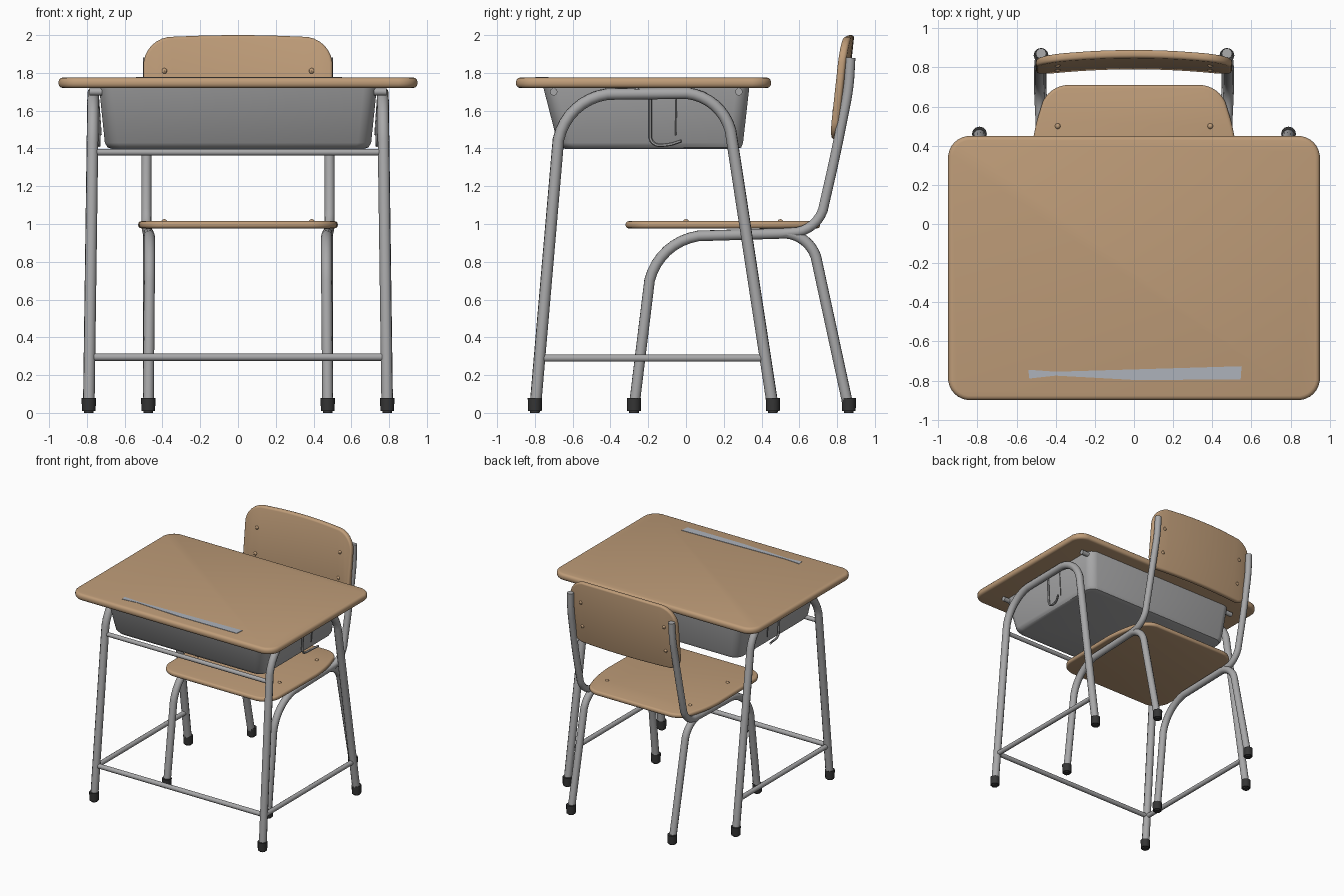
import bpy, bmesh, math
from mathutils import Vector

if "Cube" in bpy.data.objects:
    bpy.data.objects.remove(bpy.data.objects["Cube"])


def material(name, col):
    m = bpy.data.materials.new(name)
    m.diffuse_color = (*col, 1)
    m.use_nodes = True
    m.node_tree.nodes["Principled BSDF"].inputs["Base Color"].default_value = m.diffuse_color
    return m


WOOD = material("tan wood", (0.52, 0.335, 0.19))
STEEL = material("grey steel", (0.39, 0.39, 0.395))
RUBBER = material("dark rubber", (0.035, 0.035, 0.035))
PALE = material("pale steel", (0.42, 0.45, 0.50))


def add(name, bm, mat):
    bmesh.ops.recalc_face_normals(bm, faces=bm.faces)
    me = bpy.data.meshes.new(name)
    bm.to_mesh(me)
    bm.free()
    me.materials.append(mat)
    ob = bpy.data.objects.new(name, me)
    bpy.context.collection.objects.link(ob)
    return ob


def fillet(pts, radii, closed=False, n=6):
    """Round the corners of a polyline."""
    pts = [Vector(p) for p in pts]
    if not isinstance(radii, (list, tuple)):
        radii = [radii] * len(pts)
    out = []
    for i, p in enumerate(pts):
        if not closed and i in (0, len(pts) - 1):
            out.append(p)
            continue
        a, b = pts[i - 1], pts[(i + 1) % len(pts)]
        r = radii[i]
        s = p + (a - p).normalized() * r
        e = p + (b - p).normalized() * r
        c = p + ((s - p) + (e - p)) * 0.12   # control pull, close to a circle
        for k in range(n + 1):
            t = k / n
            out.append(s * (1 - t) ** 3 + (s.lerp(c, .62)) * 3 * t * (1 - t) ** 2
                       + (e.lerp(c, .62)) * 3 * t * t * (1 - t) + e * t ** 3)
    return out


def tube(name, pts, r, mat=STEEL, res=3):
    cu = bpy.data.curves.new(name, 'CURVE')
    cu.dimensions = '3D'
    cu.bevel_depth = r
    cu.bevel_resolution = res
    cu.use_fill_caps = True
    sp = cu.splines.new('POLY')
    sp.points.add(len(pts) - 1)
    for q, p in zip(sp.points, pts):
        q.co = (*p, 1)
    tmp = bpy.data.objects.new(name + "_path", cu)
    bpy.context.collection.objects.link(tmp)
    me = bpy.data.meshes.new_from_object(tmp.evaluated_get(bpy.context.evaluated_depsgraph_get()))
    bpy.data.objects.remove(tmp)
    me.materials.clear()
    me.materials.append(mat)
    ob = bpy.data.objects.new(name, me)
    bpy.context.collection.objects.link(ob)
    return ob


def slab(outline, z0, z1, bevel):
    """Flat plate with softened rims, as a bmesh."""
    bm = bmesh.new()
    f = bm.faces.new([bm.verts.new((p[0], p[1], z0)) for p in outline])
    ext = bmesh.ops.extrude_face_region(bm, geom=[f])
    bmesh.ops.translate(bm, vec=(0, 0, z1 - z0),
                        verts=[v for v in ext["geom"] if isinstance(v, bmesh.types.BMVert)])
    rims = [e for e in bm.edges if abs(e.verts[0].co.z - e.verts[1].co.z) < 1e-6]
    if bevel:
        bmesh.ops.bevel(bm, geom=rims, offset=bevel, segments=3, profile=0.5, affect='EDGES')
    return bm


def foot(name, x, y):
    bm = bmesh.new()
    bmesh.ops.create_cone(bm, cap_ends=True, segments=12, radius1=0.036, radius2=0.038, depth=0.08)
    bmesh.ops.translate(bm, vec=(x, y, 0.04), verts=bm.verts)
    rim = [e for e in bm.edges if all(v.co.z < 0.001 for v in e.verts)]
    bmesh.ops.bevel(bm, geom=rim, offset=0.01, segments=2, affect='EDGES')
    add(name, bm, RUBBER)


def screw(name, loc):
    bm = bmesh.new()
    bmesh.ops.create_uvsphere(bm, u_segments=8, v_segments=6, radius=0.016)
    bmesh.ops.translate(bm, vec=loc, verts=bm.verts)
    add(name, bm, WOOD)


# Desk top and pencil groove plate
top = fillet([(-.95, -.90), (.95, -.90), (.95, .45), (-.95, .45)], 0.10, True)
add("desk_top", slab(top, 1.72, 1.775, 0.022), WOOD)
groove = [(-.54, -.745), (-.535, -.79), (-.40, -.775), (0, -.797), (.545, -.795), (.55, -.727), (-.40, -.755)]
add("pencil_groove", slab(groove, 1.772, 1.778, 0), PALE)

# Book tray: tapered tub with rounded bottom edge
bm = bmesh.new()
rings = []
for z, hx, y0, y1 in ((1.397, .665, -.635, .27), (1.405, .69, -.66, .292),
                      (1.43, .705, -.68, .302), (1.722, .735, -.755, .335)):
    o = fillet([(-hx, y0), (hx, y0), (hx, y1), (-hx, y1)], 0.07, True)
    rings.append([bm.verts.new((p[0], p[1], z)) for p in o])
for a, b in zip(rings, rings[1:]):
    for i in range(len(a)):
        j = (i + 1) % len(a)
        bm.faces.new((a[i], a[j], b[j], b[i]))
bm.faces.new(rings[0])
bm.faces.new(rings[-1])
add("book_tray", bm, STEEL)

# Desk side frames, rails, hooks and feet
for s, side in ((-1, "left"), (1, "right")):
    path = fillet([(s * .79, -.798, .03), (s * .767, -.655, 1.685),
                   (s * .767, .205, 1.695), (s * .79, .46, .03)], [0, .24, .20, 0], n=8)
    tube(f"desk_frame_{side}", path, 0.031)
    tube(f"desk_side_rail_{side}", [(s * .785, -.775, .29), (s * .785, .415, .29)], 0.02)
    for y in (-.70, -.26, .28):
        tube(f"desk_top_mount_{side}", [(s * .72, y, 1.70), (s * .785, y, 1.70)], 0.02)
    hook = fillet([(s * .745, -.19, 1.68), (s * .735, -.19, 1.42),
                   (s * .735, -.10, 1.415), (s * .775, -.025, 1.44)], .04)
    tube(f"bag_hook_{side}", hook, 0.009, res=1)
    tube(f"hook_stay_{side}", [(s * .74, -.05, 1.68), (s * .725, -.055, 1.47)], 0.004, res=1)
    foot(f"desk_front_foot_{side}", s * .79, -.80)
    foot(f"desk_rear_foot_{side}", s * .79, .46)
tube("desk_front_rail", [(-.78, -.775, .295), (.78, -.775, .295)], 0.02)
tube("desk_upper_rail", [(-.765, -.68, 1.38), (.765, -.68, 1.38)], 0.018)

# Chair seat
seat = fillet([(-.52, -.32), (.52, -.32), (.53, .42), (.44, .71), (-.44, .71), (-.53, .42)],
              [.13, .13, .12, .09, .09, .12], True)
add("seat", slab(seat, .977, 1.015, 0.016), WOOD)

# Chair backrest: upright plate, bowed and leaning back
back = fillet([(-.50, 1.45), (.50, 1.45), (.50, 1.985), (0, 2.005), (-.50, 1.985)],
              [.09, .09, .13, .2, .13], True)
bm = slab(back, -.021, .021, 0.015)
for i in range(-6, 7):
    bmesh.ops.bisect_plane(bm, geom=bm.verts[:] + bm.edges[:] + bm.faces[:],
                           plane_co=(i * .07, 0, 0), plane_no=(1, 0, 0))


def back_y(x, z):
    return .81 + .06 * (z - 1.45) / .55 - .03 * (x / .5) ** 2


for v in bm.verts:
    x, z, d = v.co
    v.co = (x, back_y(x, z) + d, min(z, 2.0))
add("backrest", bm, WOOD)

# Chair side frames, uprights, feet and screws
for s, side in ((-1, "left"), (1, "right")):
    legs = fillet([(s * .475, -.275, .03), (s * .467, -.165, .93),
                   (s * .475, .66, .955), (s * .475, .86, .03)], [0, .23, .13, 0], n=8)
    tube(f"chair_legs_{side}", legs, 0.029)
    up = fillet([(s * .475, .50, .95), (s * .485, .70, .965), (s * .485, .79, 1.36),
                 (s * .478, .862, 1.72), (s * .475, .871, 1.88)], [0, .11, .1, .06, 0])
    tube(f"back_upright_{side}", up, 0.027)
    foot(f"chair_front_foot_{side}", s * .475, -.275)
    foot(f"chair_rear_foot_{side}", s * .475, .862)
    for y in (0, .50):
        screw(f"seat_screw_{side}", (s * .39, y, 1.01))
    for z in (1.60, 1.81):
        for d in (-.017, .017):
            screw(f"backrest_screw_{side}", (s * .39, back_y(.39, z) + d, z))

# Smooth shading with sharp edges kept
for ob in bpy.data.objects:
    ob.select_set(True)
    bpy.context.view_layer.objects.active = ob
bpy.ops.object.shade_smooth_by_angle(angle=math.radians(40))
